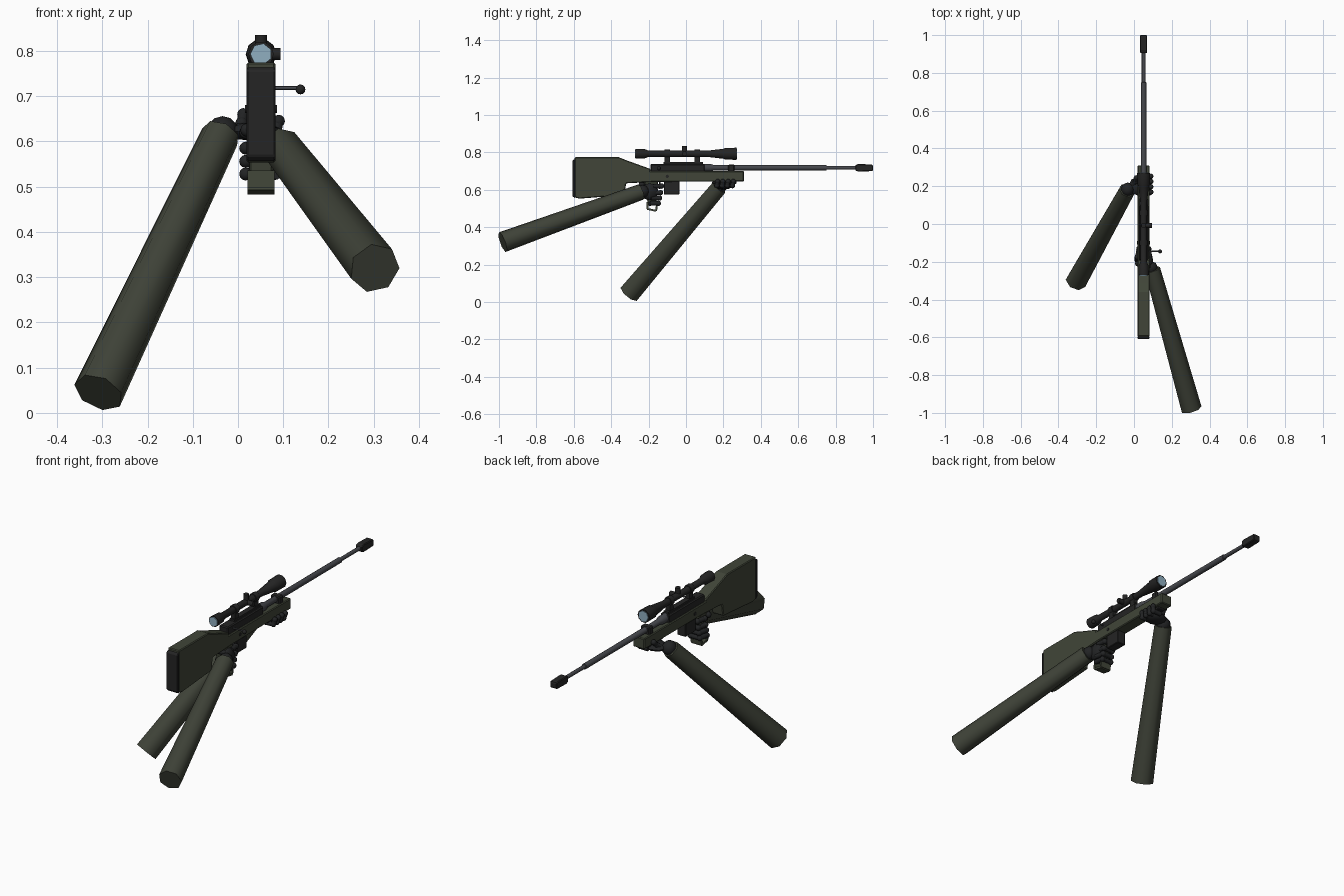
import bpy, bmesh, math
from mathutils import Vector

cube = bpy.data.objects.get("Cube")
if cube:
    bpy.data.objects.remove(cube, do_unlink=True)

CX = 0.051   # centre line of the rifle
BZ = 0.718   # barrel height
SZ = 0.793   # scope height


def material(name, rgb):
    m = bpy.data.materials.new(name)
    m.use_nodes = True
    m.diffuse_color = (*rgb, 1)
    bsdf = m.node_tree.nodes["Principled BSDF"]
    bsdf.inputs["Base Color"].default_value = (*rgb, 1)
    bsdf.inputs["Roughness"].default_value = 0.8
    return m


OLIVE = material("olive_stock", (0.052, 0.060, 0.040))
SLEEVE = material("olive_sleeve", (0.050, 0.056, 0.040))
BLACK = material("matte_black", (0.018, 0.018, 0.018))
GLOVE = material("black_glove", (0.016, 0.017, 0.018))
STEEL = material("gun_steel", (0.060, 0.063, 0.072))
GLASS = material("lens_blue", (0.28, 0.43, 0.53))


def finish(name, bm, mat, smooth=False, bevel=0):
    bmesh.ops.recalc_face_normals(bm, faces=bm.faces[:])
    me = bpy.data.meshes.new(name)
    bm.to_mesh(me)
    bm.free()
    me.materials.append(mat)
    ob = bpy.data.objects.new(name, me)
    bpy.context.scene.collection.objects.link(ob)
    if bevel:
        mod = ob.modifiers.new("edge", "BEVEL")
        mod.width, mod.segments = bevel, 1
        mod.limit_method = "ANGLE"
    if smooth:
        bpy.ops.object.select_all(action="DESELECT")
        ob.select_set(True)
        bpy.context.view_layer.objects.active = ob
        bpy.ops.object.shade_smooth_by_angle(angle=math.radians(55))
    return ob


def slab(name, pts, half, mat, bevel=0):
    """Side profile (y, z) extruded evenly about the centre line."""
    bm = bmesh.new()
    f = bm.faces.new([bm.verts.new((CX - half, y, z)) for y, z in pts])
    ext = bmesh.ops.extrude_face_region(bm, geom=[f])
    moved = [v for v in ext["geom"] if isinstance(v, bmesh.types.BMVert)]
    bmesh.ops.translate(bm, verts=moved, vec=(2 * half, 0, 0))
    return finish(name, bm, mat, bevel=bevel)


def box(name, y0, y1, z0, z1, half, mat, bevel=0):
    return slab(name, [(y0, z0), (y1, z0), (y1, z1), (y0, z1)], half, mat, bevel)


def lathe(name, start, axis, profile, mat, sides=10):
    """Rings of (distance, radius) along an axis, capped at both ends."""
    rot = Vector(axis).to_track_quat("Z", "Y")
    bm = bmesh.new()
    rings = []
    for d, r in profile:
        angles = [2 * math.pi * i / sides for i in range(sides)]
        rings.append([bm.verts.new(Vector(start) + rot @ Vector(
            (r * math.cos(a), r * math.sin(a), d))) for a in angles])
    for a, b in zip(rings, rings[1:]):
        for i in range(sides):
            j = (i + 1) % sides
            bm.faces.new((a[i], a[j], b[j], b[i]))
    bm.faces.new(rings[0])
    bm.faces.new(rings[-1])
    return finish(name, bm, mat, smooth=True)


def rod(name, a, b, r0, r1, mat, sides=8):
    axis = Vector(b) - Vector(a)
    return lathe(name, a, axis, [(0, r0), (axis.length, r1)], mat, sides)


def blob(name, loc, size, mat):
    bm = bmesh.new()
    bmesh.ops.create_uvsphere(bm, u_segments=8, v_segments=6, radius=1)
    bmesh.ops.scale(bm, verts=bm.verts[:], vec=size)
    bmesh.ops.translate(bm, verts=bm.verts[:], vec=loc)
    return finish(name, bm, mat, smooth=True)


def finger(name, pts, r):
    for n, (a, b) in enumerate(zip(pts, pts[1:])):
        rod(f"{name}_bone_{n}", a, b, r, r, GLOVE, 7)
        blob(f"{name}_knuckle_{n}", b, (r * 1.15,) * 3, GLOVE)


# Stock with butt, wrist and fore-end
slab("stock", [(-0.595, 0.775), (-0.36, 0.775), (-0.31, 0.755), (-0.19, 0.712),
               (-0.19, 0.70), (0.31, 0.70), (0.31, 0.645), (-0.17, 0.643),
               (-0.32, 0.635), (-0.33, 0.572), (-0.57, 0.553), (-0.595, 0.56)],
     0.032, OLIVE, 0.004)
slab("butt_pad", [(-0.608, 0.757), (-0.594, 0.765), (-0.594, 0.555), (-0.608, 0.568)],
     0.032, BLACK, 0.003)

# Pistol grip with an open frame at its foot
slab("grip", [(-0.225, 0.645), (-0.15, 0.645), (-0.155, 0.54), (-0.205, 0.53)],
     0.026, OLIVE, 0.004)
foot = [(-0.205, 0.535), (-0.207, 0.498), (-0.16, 0.488), (-0.153, 0.535)]
for n, (a, b) in enumerate(zip(foot, foot[1:])):
    off = (Vector(b) - Vector(a)).orthogonal().normalized() * 0.005
    slab(f"grip_frame_{n}", [Vector(a) + off, Vector(b) + off,
                             Vector(b) - off, Vector(a) - off], 0.03, OLIVE)

# Receiver, magazine and trigger
box("receiver", -0.19, 0.10, 0.69, 0.738, 0.025, BLACK, 0.005)
box("magazine", -0.118, -0.035, 0.575, 0.65, 0.024, BLACK, 0.003)
box("trigger", -0.145, -0.137, 0.605, 0.645, 0.004, BLACK)
box("scope_rail", -0.12, 0.09, 0.735, 0.748, 0.014, BLACK)
box("fore_end_band", 0.225, 0.26, 0.69, 0.735, 0.026, BLACK, 0.005)
box("fore_end_plate", 0.14, 0.27, 0.632, 0.646, 0.02, BLACK, 0.003)
rod("side_pin", (CX - 0.035, -0.1, 0.672), (CX + 0.035, -0.1, 0.672), 0.009, 0.009, BLACK)
rod("bolt_handle", (CX, -0.145, BZ), (0.132, -0.145, BZ), 0.004, 0.004, STEEL)
blob("bolt_knob", (0.138, -0.145, 0.715), (0.011,) * 3, BLACK)

# Barrel and muzzle brake
lathe("barrel", (CX, 0.05, BZ), (0, 1, 0),
      [(0, 0.022), (0.08, 0.022), (0.1, 0.015), (0.70, 0.0145), (0.701, 0.010), (0.87, 0.010)], STEEL, 10)
slab("muzzle_brake", [(0.905, BZ - 0.014), (0.92, BZ - 0.02), (0.995, BZ - 0.018),
                      (1.0, BZ - 0.013), (1.0, BZ + 0.013), (0.995, BZ + 0.018),
                      (0.92, BZ + 0.02), (0.905, BZ + 0.014)], 0.019, BLACK, 0.005)

# Scope
lathe("scope_body", (CX, -0.27, SZ), (0, 1, 0),
      [(0, 0.028), (0.05, 0.026), (0.07, 0.017), (0.38, 0.017),
       (0.47, 0.028), (0.48, 0.033), (0.54, 0.034)], BLACK, 10)
rod("rear_lens", (CX, -0.274, SZ), (CX, -0.269, SZ), 0.024, 0.024, GLASS, 7)
rod("front_lens", (CX, 0.269, SZ), (CX, 0.273, SZ), 0.028, 0.028, GLASS, 7)
rod("top_turret", (CX, -0.008, SZ), (CX, -0.008, 0.835), 0.013, 0.013, BLACK)
rod("side_turret", (CX, -0.008, SZ), (0.094, -0.008, SZ), 0.013, 0.013, BLACK)
for n, y in enumerate((-0.1, 0.06)):
    box(f"scope_mount_{n}", y - 0.014, y + 0.014, 0.74, SZ, 0.012, BLACK)
    rod(f"scope_ring_{n}", (CX, y - 0.014, SZ), (CX, y + 0.014, SZ), 0.022, 0.022, BLACK)

# Sleeved forearms
rod("rear_forearm", (0.095, -0.24, 0.588), (0.302, -0.98, 0.32), 0.044, 0.057, SLEEVE, 7)
rod("front_forearm", (-0.038, 0.178, 0.615), (-0.308, -0.305, 0.045), 0.044, 0.057, SLEEVE, 7)

# Rear hand round the grip
blob("rear_wrist", (0.092, -0.232, 0.592), (0.034, 0.036, 0.034), GLOVE)
blob("rear_palm", (0.078, -0.195, 0.590), (0.024, 0.048, 0.045), GLOVE)
for n, z in enumerate((0.62, 0.585, 0.556, 0.528)):
    y = -0.13 - 0.006 * n
    finger(f"rear_finger_{n}", [(0.085, y - 0.045, z), (0.078, y, z), (0.026, y, z),
                                (0.017, y - 0.045, z)], 0.0125)
finger("rear_thumb", [(0.08, -0.22, 0.62), (0.05, -0.238, 0.63), (0.02, -0.21, 0.625)], 0.013)

# Front hand cupping the fore-end
blob("front_wrist", (-0.034, 0.182, 0.620), (0.036, 0.038, 0.036), GLOVE)
blob("front_palm", (0.028, 0.20, 0.622), (0.058, 0.052, 0.02), GLOVE)
for n in range(4):
    y = 0.165 + 0.028 * n
    finger(f"front_finger_{n}", [(0.04, y, 0.62), (0.085, y, 0.622), (0.09, y + 0.004, 0.645)], 0.012)
finger("front_thumb", [(-0.01, 0.2, 0.62), (0.008, 0.225, 0.64), (0.012, 0.245, 0.66)], 0.012)
